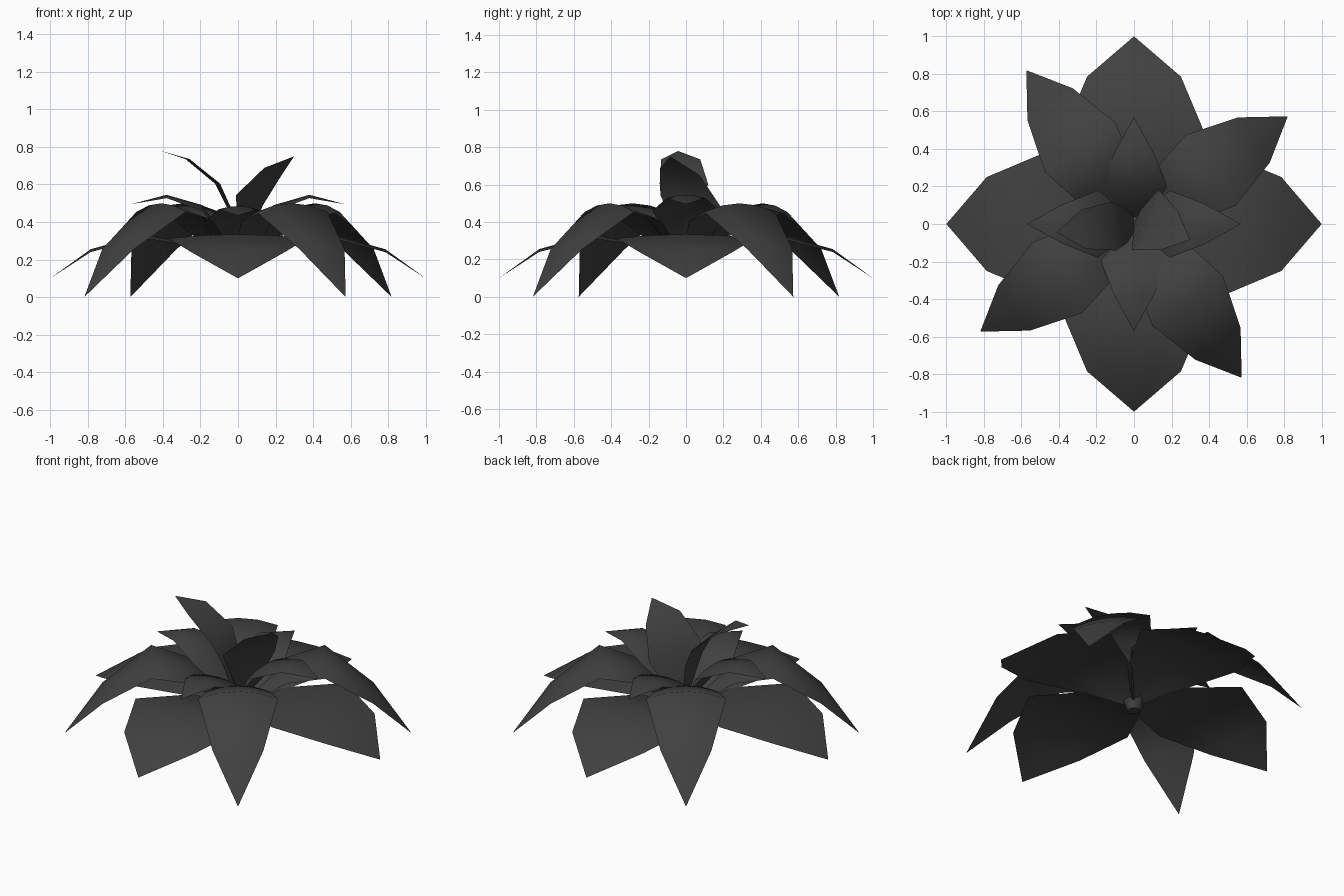
import bpy, bmesh, math
from mathutils import Matrix, Vector

cube = bpy.data.objects.get("Cube")
if cube:
    bpy.data.objects.remove(cube, do_unlink=True)

mat = bpy.data.materials.new("charcoal grey")
mat.use_nodes = True
colour = (0.052, 0.052, 0.052, 1)
mat.diffuse_color = colour
bsdf = mat.node_tree.nodes["Principled BSDF"]
bsdf.inputs["Base Color"].default_value = colour
bsdf.inputs["Roughness"].default_value = 0.8


def finish(bm, name):
    bmesh.ops.recalc_face_normals(bm, faces=bm.faces)
    mesh = bpy.data.meshes.new(name)
    bm.to_mesh(mesh)
    bm.free()
    mesh.materials.append(mat)
    obj = bpy.data.objects.new(name, mesh)
    bpy.context.collection.objects.link(obj)
    bpy.ops.object.select_all(action='DESELECT')
    obj.select_set(True)
    bpy.context.view_layer.objects.active = obj
    bpy.ops.object.shade_smooth_by_angle(angle=math.radians(60))
    return obj


def leaf(name, rows, tip, azimuth, arch, roll=0.0, shift=0.0, drop=0.0):
    """Arched sheet: rows of (reach, height, half width) closed by a tip."""
    bm = bmesh.new()
    across = (-1, -0.5, 0, 0.5, 1)
    grid = []
    for reach, height, half in rows:
        grid.append([bm.verts.new((reach, t * half + shift,
                                   height - drop - arch * half * t * t + roll * t * half))
                     for t in across])
    end = bm.verts.new((tip[0], shift, tip[1] - drop))
    for a, b in zip(grid, grid[1:]):
        for i in range(len(across) - 1):
            bm.faces.new((a[i], b[i], b[i + 1], a[i + 1]))
    for i in range(len(across) - 1):
        bm.faces.new((grid[-1][i], end, grid[-1][i + 1]))
    bm.transform(Matrix.Rotation(math.radians(azimuth), 4, 'Z'))
    obj = finish(bm, name)
    # leaf tops face upward
    if sum(p.normal.z * p.area for p in obj.data.polygons) < 0:
        obj.data.flip_normals()


# Three whorls of four leaves; the front and back short leaves sit lower
broad = [(0.02, 0.17, 0.03), (0.18, 0.275, 0.2), (0.5, 0.335, 0.37), (0.785, 0.255, 0.25)]
drooping = [(0.02, 0.18, 0.03), (0.28, 0.435, 0.18), (0.5, 0.5, 0.23), (0.78, 0.285, 0.147)]
short = [(0.02, 0.24, 0.04), (0.19, 0.49, 0.18), (0.38, 0.545, 0.105)]
for k in range(4):
    turn = 90 * k
    leaf(f"broad_leaf_{k + 1}", broad, (1.0, 0.1), turn, 0.06)
    leaf(f"drooping_leaf_{k + 1}", drooping, (1.0, 0.0), turn + 35, 0.2)
    leaf(f"short_leaf_{k + 1}", short, (0.57, 0.495), turn, 0.17, drop=0.06 * (k % 2))

# Two upright centre leaves
leaf("upright_leaf_right", [(0.0, 0.25, 0.04), (0.046, 0.515, 0.175), (0.184, 0.67, 0.115)],
     (0.307, 0.75), -24, 0, roll=-0.16, shift=0.045)
leaf("upright_leaf_left", [(0.0, 0.25, 0.04), (0.05, 0.48, 0.1), (0.11, 0.605, 0.13),
                           (0.27, 0.735, 0.105)], (0.415, 0.78), 186, 0)

# Small stem under the leaves
bm = bmesh.new()
bmesh.ops.create_cone(bm, cap_ends=True, segments=6, radius1=0.04, radius2=0.07,
                      depth=0.08, matrix=Matrix.Translation(Vector((0, 0, 0.17))))
finish(bm, "stem_base")
